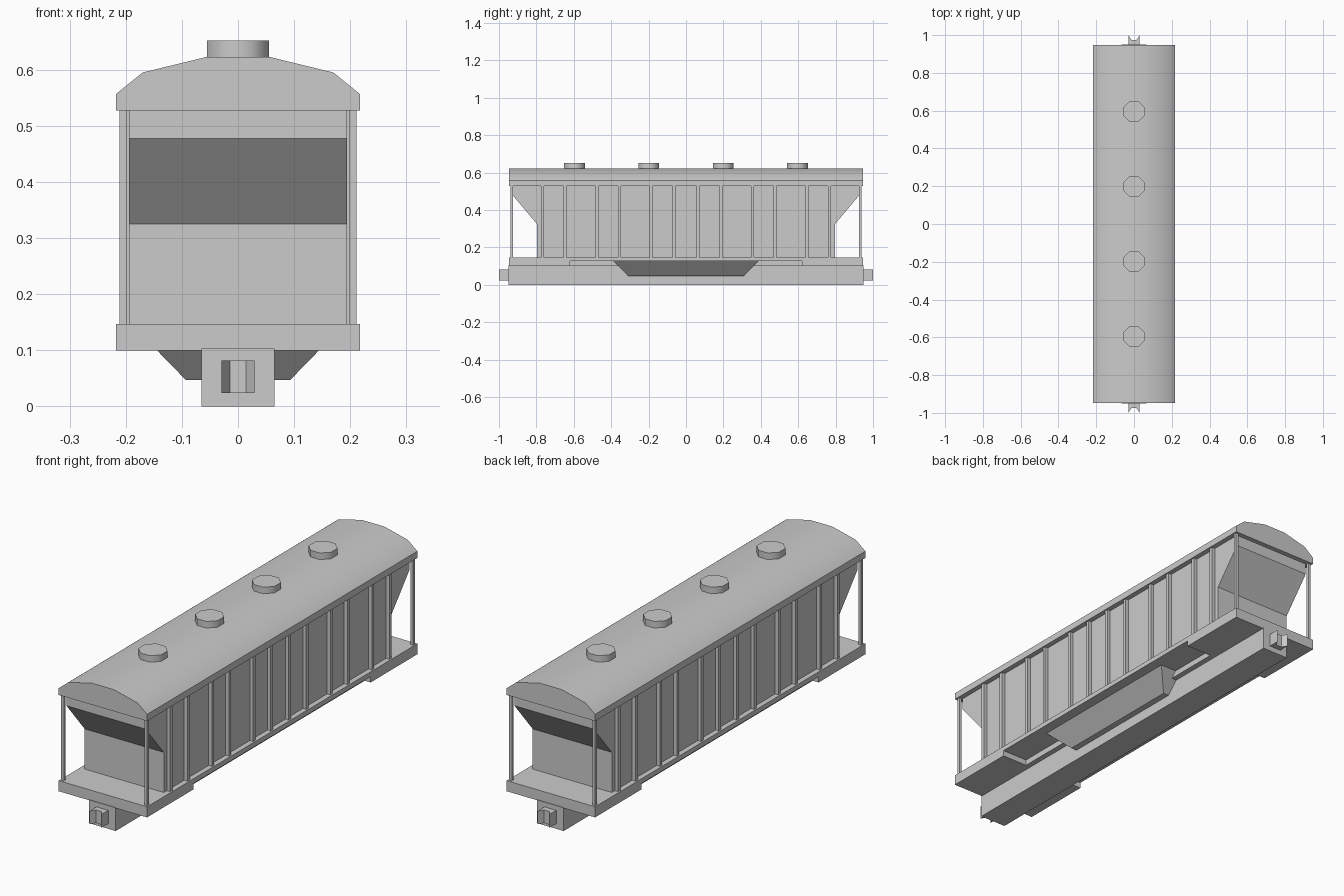
import bpy, bmesh, math
from mathutils import Vector

if "Cube" in bpy.data.objects:
    bpy.data.objects.remove(bpy.data.objects["Cube"])


def finish(name, bm, smooth=None):
    bmesh.ops.recalc_face_normals(bm, faces=bm.faces)
    me = bpy.data.meshes.new(name)
    bm.to_mesh(me)
    bm.free()
    ob = bpy.data.objects.new(name, me)
    bpy.context.collection.objects.link(ob)
    if smooth:
        bpy.ops.object.select_all(action='DESELECT')
        ob.select_set(True)
        bpy.context.view_layer.objects.active = ob
        bpy.ops.object.shade_smooth_by_angle(angle=math.radians(smooth))
    return ob


def prism(name, pts, axis, a, b, smooth=None):
    """Extrude a 2D profile from a to b along the given axis (0=x, 1=y, 2=z)."""
    bm = bmesh.new()
    verts = []
    for p in pts:
        co = list(p)
        co.insert(axis, a)
        verts.append(bm.verts.new(co))
    face = bm.faces.new(verts)
    ext = bmesh.ops.extrude_face_region(bm, geom=[face])
    step = Vector((0, 0, 0))
    step[axis] = b - a
    bmesh.ops.translate(bm, vec=step,
                        verts=[v for v in ext['geom'] if isinstance(v, bmesh.types.BMVert)])
    return finish(name, bm, smooth)


def box(name, x0, x1, y0, y1, z0, z1):
    return prism(name, [(x0, y0), (x1, y0), (x1, y1), (x0, y1)], 2, z0, z1)


def mirrored(half):
    """Complete a symmetric outline from its right half."""
    return half + [(-u, v) for u, v in reversed(half)]


L = 0.947  # half length of the car

# Arched roof
roof_half = [(0.217, 0.527), (0.217, 0.557), (0.17, 0.595), (0.055, 0.623)]
prism("roof", mirrored(roof_half), 1, -L, L, 30)

# Octagonal roof hatches
r = 0.055 / math.cos(math.pi / 8)
octagon = [(r * math.cos(math.pi / 8 + i * math.pi / 4),
            r * math.sin(math.pi / 8 + i * math.pi / 4)) for i in range(8)]
for i, y in enumerate((-0.596, -0.199, 0.199, 0.596)):
    prism(f"roof_hatch_{i}", [(u, v + y) for u, v in octagon], 2, 0.615, 0.652, 50)

# Cargo body with sloped ends
body_half = [(0.797, 0.14), (0.797, 0.325), (0.925, 0.477), (0.925, 0.535)]
prism("cargo_body", mirrored(body_half), 0, -0.194, 0.194)

# Side ribs and corner posts
for s in (-1, 1):
    for t in (-1, 1):
        for i, y in enumerate((0.063, 0.186, 0.356, 0.475, 0.646, 0.768)):
            box(f"side_rib_{s}_{t}_{i}", s * 0.19, s * 0.21,
                t * y - 0.008, t * y + 0.008, 0.14, 0.53)
        box(f"corner_post_{s}_{t}", s * 0.198, s * 0.211,
            t * 0.925, t * 0.938, 0.14, 0.53)

# Deck: raised outer edge between the deeper ends, deep middle strip
deck_half = [(L, 0.147), (L, 0.1), (0.62, 0.1), (0.62, 0.126)]
for s in (-1, 1):
    prism(f"deck_side_{s}", mirrored(deck_half), 0, s * 0.09, s * 0.217)
box("deck_centre", -0.09, 0.09, -L, L, 0.1, 0.147)

# Centre sill running the full length
box("centre_sill", -0.065, 0.065, -0.95, 0.95, 0, 0.103)

# Discharge hopper tapering down below the deck
bm = bmesh.new()
bmesh.ops.create_cube(bm, size=2)
for v in bm.verts:
    hx, hy, z = (0.17, 0.387, 0.126) if v.co.z > 0 else (0.093, 0.31, 0.047)
    v.co = (v.co.x * hx, v.co.y * hy, z)
finish("discharge_hopper", bm)

# Notched couplers
notch = [(0.029, 0.94), (0.029, 1.0), (0.014, 0.975)]
for name, s in (("front_coupler", -1), ("back_coupler", 1)):
    prism(name, [(u, s * v) for u, v in mirrored(notch)], 2, 0.024, 0.082)
